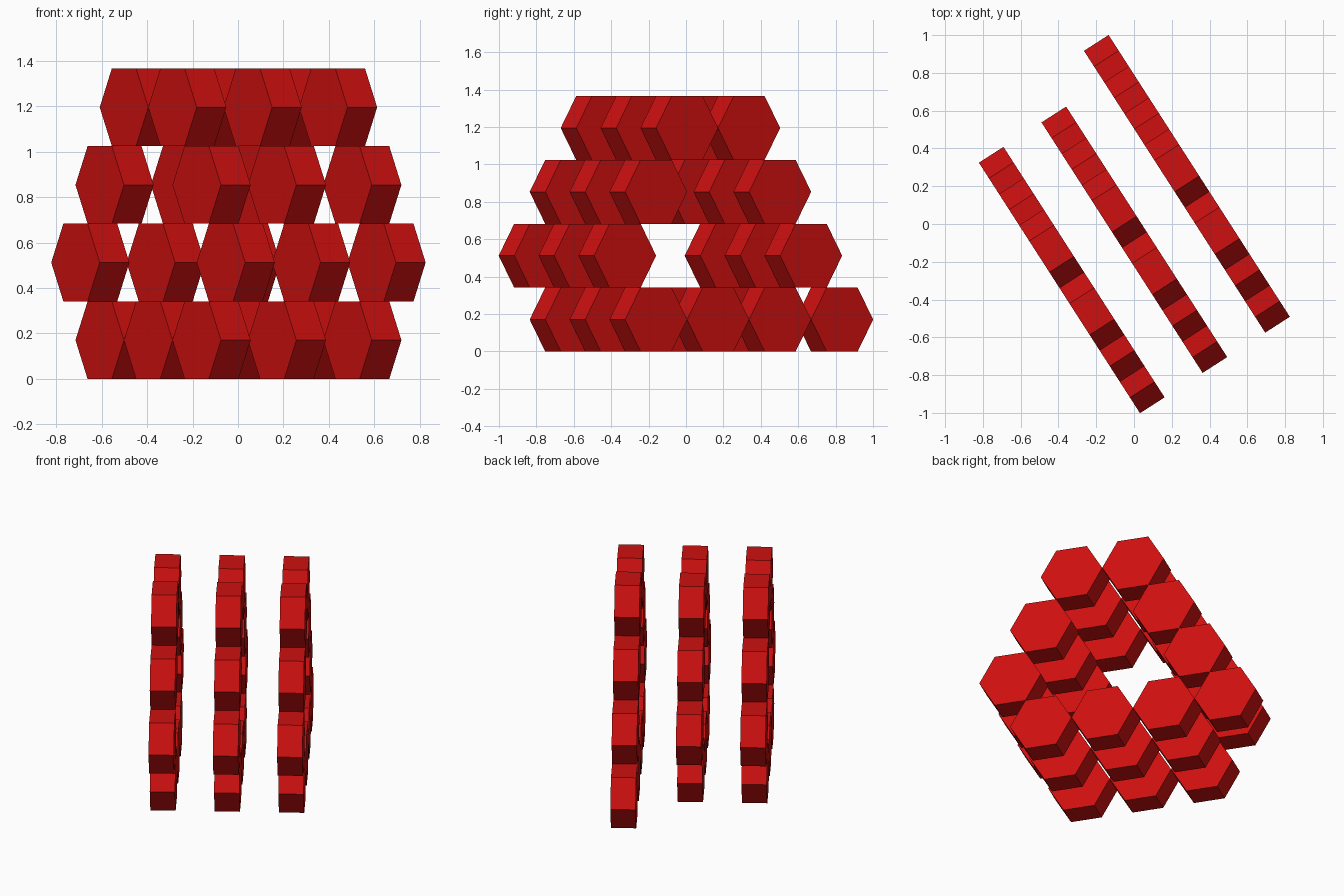
import bpy, bmesh, math
from mathutils import Matrix, Vector

old = bpy.data.objects.get("Cube")
if old:
    bpy.data.objects.remove(old, do_unlink=True)

# Single red material
RED = (0.62, 0.005, 0.005, 1.0)
red = bpy.data.materials.new("red")
red.use_nodes = True
red.diffuse_color = RED
red.node_tree.nodes["Principled BSDF"].inputs["Base Color"].default_value = RED

R = 0.1971                      # hexagon radius
ROW = R * math.sqrt(3)          # hexagon height, flat to flat
THICK = 0.155                   # tile thickness
ANGLE = math.radians(-57.25)    # heading of the walls
ORIGIN = -0.126                 # along-wall position of the first top tile

# Tile columns in each row, bottom to top, in half-tile steps
ROWS = [(-1, 1, 3), (-2, 4), (-1, 3), (0, 2)]


def hex_tile(bm, along, across, z):
    """Add one upright hexagonal prism, points to the sides."""
    rings = []
    for side in (-1, 1):
        rings.append([bm.verts.new((along + R * math.cos(k * math.pi / 3),
                                    across + side * THICK / 2,
                                    z + R * math.sin(k * math.pi / 3)))
                      for k in range(6)])
    front, back = rings
    bm.faces.new(front)
    bm.faces.new(back[::-1])
    for k in range(6):
        j = (k + 1) % 6
        bm.faces.new((front[j], front[k], back[k], back[j]))


def wall(name, across, extra=()):
    """Build a wall of stacked tiles; extra lists added bottom row columns."""
    bm = bmesh.new()
    for row, columns in enumerate(ROWS):
        if row == 0:
            columns = tuple(extra) + columns
        for c in columns:
            hex_tile(bm, ORIGIN + c * R, across, ROW * (row + 0.5))
    bmesh.ops.recalc_face_normals(bm, faces=bm.faces)
    bm.transform(Matrix.Rotation(ANGLE, 4, 'Z'))
    mesh = bpy.data.meshes.new(name)
    bm.to_mesh(mesh)
    bm.free()
    mesh.materials.append(red)
    obj = bpy.data.objects.new(name, mesh)
    bpy.context.collection.objects.link(obj)


# Three parallel walls; the last has one more tile at its bottom end
wall("right_hexagon_wall", -0.0435 - 2 * R)
wall("middle_hexagon_wall", -0.0435)
wall("left_hexagon_wall", -0.0435 + 2 * R, extra=(-3,))
